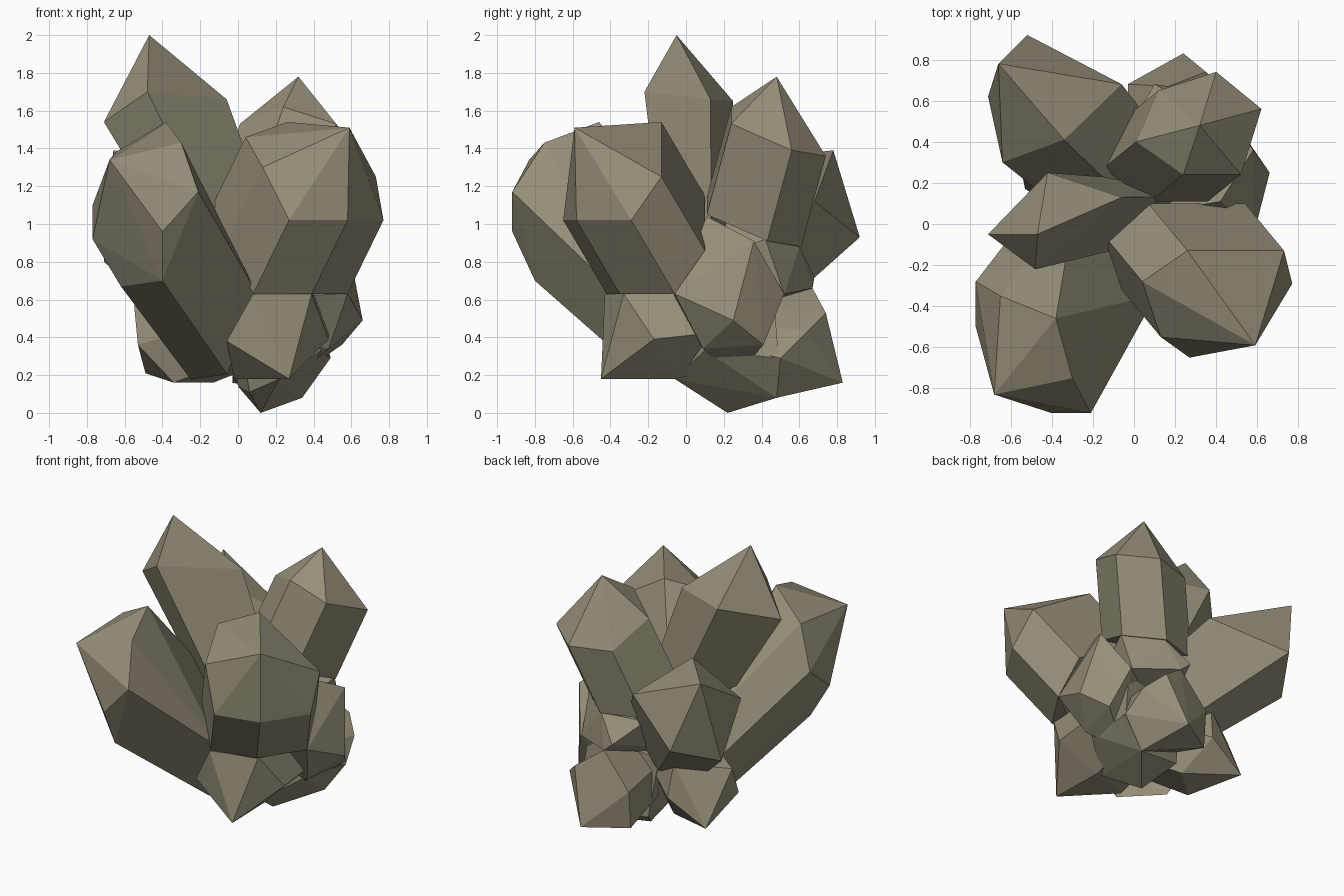
import bpy, bmesh
from mathutils import Vector

stone = bpy.data.materials.new("grey_brown_stone")
stone.diffuse_color = (0.30, 0.27, 0.19, 1)


def crystal(name, shoulder, tips, axis, taper):
    """Faceted crystal: shoulder outline swept back along axis to its root, closed by pointed tips."""
    ring = [Vector(p) for p in shoulder]
    mid = sum(ring, Vector()) / len(ring)
    root = [mid + Vector(axis) + (p - mid) * taper for p in ring]
    bm = bmesh.new()
    verts = [bm.verts.new(p) for p in ring + root + [Vector(t) for t in tips]]
    out = bmesh.ops.convex_hull(bm, input=verts)
    loose = {v for v in out["geom_interior"] + out["geom_unused"] if isinstance(v, bmesh.types.BMVert)}
    bmesh.ops.delete(bm, geom=list(loose), context='VERTS')
    bmesh.ops.recalc_face_normals(bm, faces=bm.faces)
    mesh = bpy.data.meshes.new(name)
    bm.to_mesh(mesh)
    bm.free()
    mesh.materials.append(stone)
    obj = bpy.data.objects.new(name, mesh)
    bpy.context.collection.objects.link(obj)


# Large leaning crystals
crystal("front_left_crystal",
        [(-.21, -.92, 1.17), (-.40, -.92, .96), (-.40, -.80, .70), (-.62, -.50, .67),
         (-.77, -.50, .92), (-.77, -.28, 1.10), (-.65, -.35, 1.38)],
        [(-.38, -.46, 1.54), (-.30, -.75, 1.43), (-.68, -.83, 1.34)], (.36, .54, -.53), .88)
crystal("front_right_crystal",
        [(.58, -.58, 1.02), (.27, -.65, 1.02), (.04, -.28, 1.46), (.26, -.13, 1.54),
         (.73, -.13, 1.25), (.77, -.29, 1.02), (.13, -.55, 1.30)],
        [(.59, -.59, 1.51)], (-.19, .23, -.39), 1)
crystal("tall_crystal",
        [(-.71, -.05, 1.54), (-.48, -.22, 1.70), (-.06, .13, 1.66), (-.42, .25, 1.65)],
        [(-.47, -.05, 2.0)], (.50, .04, -1.03), .65)
crystal("back_right_crystal",
        [(.01, .40, 1.53), (.24, .24, 1.62), (.52, .24, 1.53), (.62, .56, 1.39),
         (.40, .74, 1.36), (.12, .65, 1.36)],
        [(.32, .48, 1.78)], (-.16, -.13, -.48), 1)
crystal("back_left_crystal",
        [(-.06, .68, 1.12), (-.34, .41, 1.35), (-.64, .30, 1.10), (-.71, .62, .80), (-.52, .92, .93)],
        [(-.66, .78, 1.39)], (.42, -.42, -.46), .80)

# Core that the crystals grow from
crystal("core",
        [(.24, .60, .88), (.46, .42, .92), (.45, .52, .63), (.17, .67, .66), (.10, .68, .72), (-.02, .48, .84)],
        [], (-.15, -.45, -.15), 1)

# Small crystals around the base
crystal("front_base_crystal",
        [(.08, -.43, .63), (.39, -.33, .63), (.48, -.17, .39), (.26, -.06, .18),
         (-.02, -.15, .18), (-.06, -.38, .38)],
        [(.27, -.45, .18)], (.03, .38, .04), .9)
crystal("right_base_crystal",
        [(.58, -.06, .63), (.42, .11, 1.04), (.58, .36, .91), (.46, .52, .63), (.55, .41, .36),
         (.48, .09, .34), (.30, .26, .19)],
        [(.66, .25, .49)], (-.36, -.10, .0), .7)
crystal("bottom_crystal",
        [(.34, .48, .08), (.48, .49, .29), (.44, .10, .33), (.22, -.06, .18), (.06, .09, .11), (.0, .42, .14)],
        [(.12, .22, 0)], (-.06, -.03, .40), 1)
crystal("back_base_crystal",
        [(.35, .74, .53), (.17, .67, .66), (-.03, .68, .42), (-.03, .66, .16),
         (.34, .48, .08), (.49, .50, .29), (.46, .64, .43)],
        [(.24, .83, .16)], (-.04, -.33, .06), .8)
crystal("left_base_crystal",
        [(-.55, .27, .57), (-.53, .17, .36), (-.34, .13, .16), (-.13, .32, .16), (-.22, .52, .37), (-.24, .48, .60)],
        [(-.49, .48, .21)], (.32, -.20, .10), .9)
